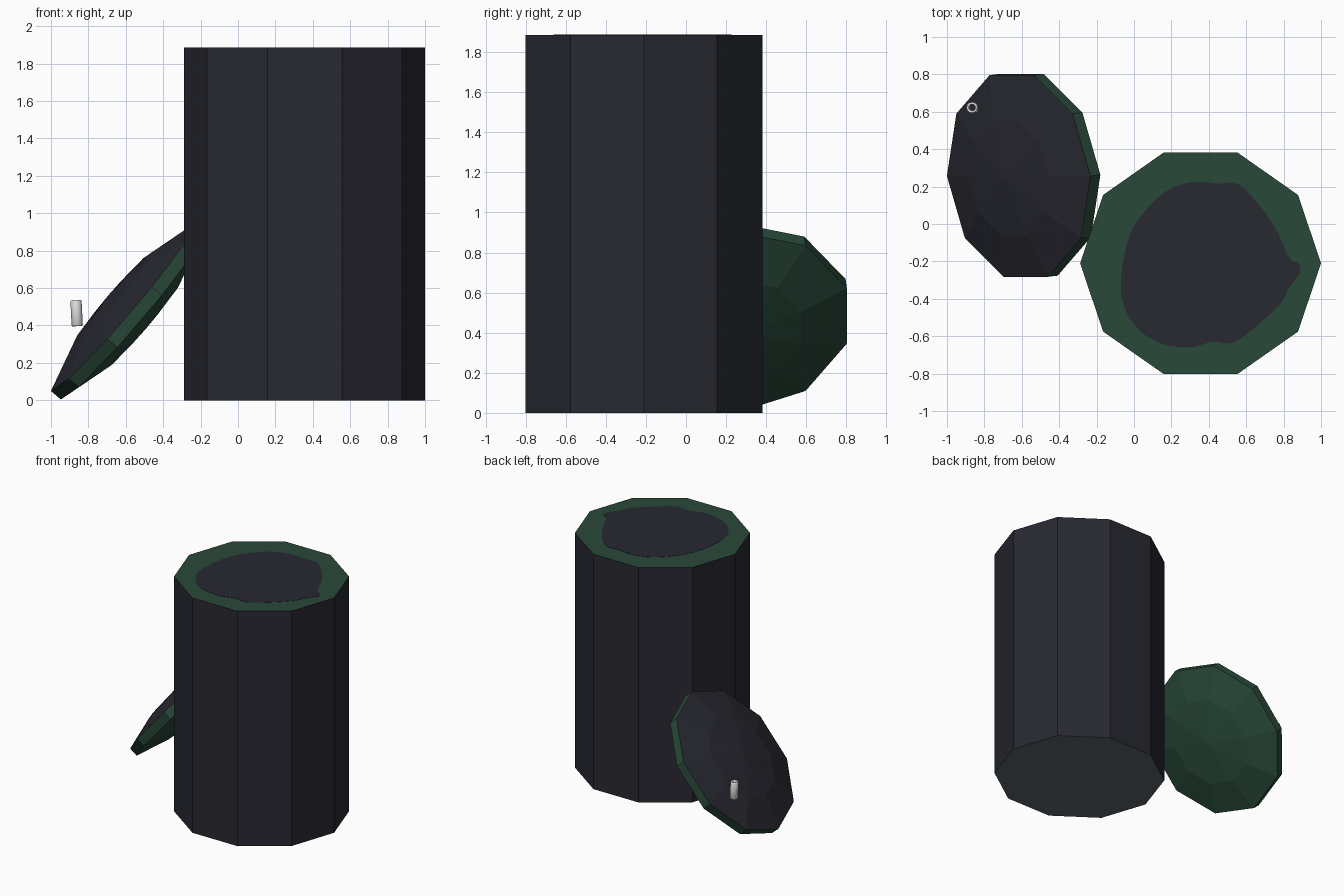
import bpy, bmesh, math
from mathutils import Vector, Matrix

if "Cube" in bpy.data.objects:
    bpy.data.objects.remove(bpy.data.objects["Cube"])


def mat(name, rgb):
    m = bpy.data.materials.new(name)
    m.diffuse_color = (*rgb, 1)
    m.use_nodes = True
    m.node_tree.nodes["Principled BSDF"].inputs["Base Color"].default_value = m.diffuse_color
    return m


DARK = mat("dark_slate", (0.0212, 0.0218, 0.0310))
BASE = mat("blue_grey", (0.112, 0.130, 0.150))
GREEN = mat("deep_green", (0.0215, 0.0660, 0.0400))
GREY = mat("light_grey", (0.72, 0.72, 0.72))


def make(name, rings, mats, matrix, cap_start=None, cap_end=None, band_mats=None):
    """Skin a stack of equal-length rings; a one-point ring is an apex."""
    bm = bmesh.new()
    vs = [[bm.verts.new(p) for p in r] for r in rings]
    for k, (a, b) in enumerate(zip(vs, vs[1:])):
        n = max(len(a), len(b))
        for i in range(n):
            j = (i + 1) % n
            if len(a) == 1:
                f = bm.faces.new((a[0], b[j], b[i]))
            elif len(b) == 1:
                f = bm.faces.new((a[i], a[j], b[0]))
            else:
                f = bm.faces.new((a[i], a[j], b[j], b[i]))
            f.material_index = band_mats[k] if band_mats else 0
    if cap_start is not None:
        bm.faces.new(vs[0][::-1]).material_index = cap_start
    if cap_end is not None:
        bm.faces.new(vs[-1]).material_index = cap_end
    me = bpy.data.meshes.new(name)
    bm.to_mesh(me)
    bm.free()
    for m in mats:
        me.materials.append(m)
    ob = bpy.data.objects.new(name, me)
    ob.matrix_world = matrix
    bpy.context.collection.objects.link(ob)
    return ob


def ring(r, z, n=10, sy=0.965):
    return [(r * math.cos(math.tau * i / n), sy * r * math.sin(math.tau * i / n), z)
            for i in range(n)]


def smooth_loop(pts, steps=4):
    """Closed Catmull-Rom curve through the points."""
    out, n = [], len(pts)
    for i in range(n):
        a, b, c, d = (Vector(pts[(i + k) % n]) for k in (-1, 0, 1, 2))
        for s in range(steps):
            t = s / steps
            out.append(0.5 * (2 * b + (c - a) * t + (2 * a - 5 * b + 4 * c - d) * t * t
                              + (3 * b - a - 3 * c + d) * t ** 3))
    return out


# Barrel: ten-sided drum with dark walls, green top and blue-grey bottom
H = 1.885
make("barrel", [ring(0.644, 0), ring(0.644, H)], [DARK, BASE, GREEN],
     Matrix.Translation((0.356, -0.21, 0)), cap_start=1, cap_end=2)

# Irregular dark pool on the barrel top
outline = [(-0.07, -0.3), (-0.05, -0.45), (0.03, -0.57), (0.15, -0.64), (0.3, -0.66),
           (0.42, -0.63), (0.53, -0.635), (0.65, -0.55), (0.78, -0.43), (0.83, -0.34),
           (0.885, -0.265), (0.88, -0.21), (0.83, -0.18), (0.75, -0.01), (0.62, 0.16),
           (0.54, 0.22), (0.45, 0.215), (0.32, 0.225), (0.18, 0.18), (0.05, 0.06),
           (-0.03, -0.08)]
loop = smooth_loop(outline)
make("pool", [[(p.x, p.y, z) for p in loop] for z in (H - 0.001, H + 0.002)],
     [DARK], Matrix.Identity(4), cap_start=0, cap_end=0)

# Lid: shallow double dome leaning on the barrel, dark outside, green edge and inside
u = Vector((0.655, 0, 0.765)).normalized()
n = Vector((-0.757, -0.09, 0.648)).normalized()
v = n.cross(u).normalized()
n = u.cross(v)
tilt = Matrix((u, v, n)).transposed().to_4x4()
make("lid", [[(0, 0, -0.135)], ring(0.335, -0.105), ring(0.59, -0.035),
             ring(0.59, 0.035), ring(0.335, 0.105), [(0, 0, 0.135)]],
     [DARK, GREEN], Matrix.Translation((-0.59, 0.26, 0.475)) @ tilt,
     band_mats=[1, 1, 1, 0, 0])

# Small hollow tube beside the lid, with softly rounded ends
tube = make("small_tube", [ring(r, z, 12, 1) for r, z in
                           ((0.017, -0.06), (0.021, -0.07), (0.026, -0.07), (0.03, -0.064),
                            (0.03, 0.064), (0.026, 0.07), (0.021, 0.07), (0.017, 0.06),
                            (0.017, -0.06))],
            [GREY], Matrix.Translation((-0.863, 0.622, 0.466)) @ Matrix.Rotation(-0.05, 4, 'Y'))
for poly in tube.data.polygons:
    poly.use_smooth = True
